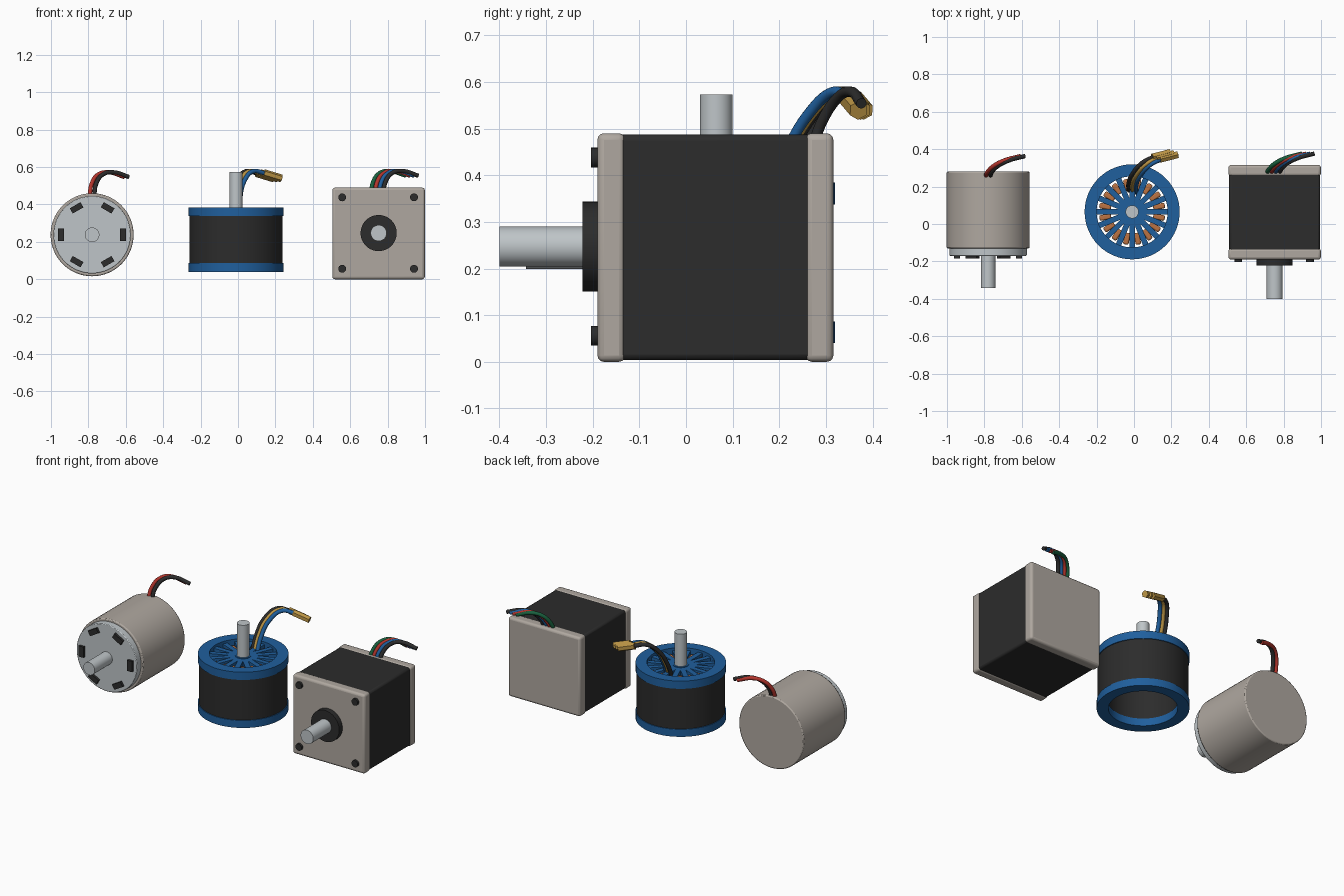
import bpy, bmesh
from math import sin, cos, pi, radians
from mathutils import Vector, Matrix

if "Cube" in bpy.data.objects:
    bpy.data.objects.remove(bpy.data.objects["Cube"])


def material(name, rgb):
    m = bpy.data.materials.new(name)
    m.use_nodes = True
    m.diffuse_color = (*rgb, 1)
    m.node_tree.nodes["Principled BSDF"].inputs["Base Color"].default_value = (*rgb, 1)
    return m


beige = material("warm grey casing", (0.43, 0.39, 0.35))
black = material("matte black", (0.025, 0.025, 0.025))
blue = material("anodised blue", (0.014, 0.115, 0.34))
steel = material("steel", (0.52, 0.56, 0.58))
copper = material("copper winding", (0.5, 0.17, 0.055))
gold = material("gold", (0.5, 0.3, 0.06))
red = material("red insulation", (0.45, 0.035, 0.025))
green = material("green insulation", (0.01, 0.12, 0.05))


def finish(name, bm, mat, bevel=0, segments=2, angle=35):
    bmesh.ops.recalc_face_normals(bm, faces=bm.faces)
    mesh = bpy.data.meshes.new(name)
    bm.to_mesh(mesh)
    bm.free()
    mesh.materials.append(mat)
    obj = bpy.data.objects.new(name, mesh)
    bpy.context.collection.objects.link(obj)
    if bevel:
        mod = obj.modifiers.new("Bevel", "BEVEL")
        mod.width = bevel
        mod.segments = segments
        mod.limit_method = "ANGLE"
    bpy.ops.object.select_all(action="DESELECT")
    obj.select_set(True)
    bpy.context.view_layer.objects.active = obj
    bpy.ops.object.shade_smooth_by_angle(angle=radians(angle))
    return obj


def rod(name, start, end, radius, mat, sides=48, bevel=0):
    """Cylinder between two points."""
    a, b = Vector(start), Vector(end)
    turn = (b - a).to_track_quat("Z", "Y").to_matrix().to_4x4()
    bm = bmesh.new()
    bmesh.ops.create_cone(bm, cap_ends=True, segments=sides, radius1=radius, radius2=radius,
                          depth=(b - a).length, matrix=Matrix.Translation((a + b) / 2) @ turn)
    return finish(name, bm, mat, bevel)


def box(name, low, high, mat, bevel=0, segments=2):
    a, b = Vector(low), Vector(high)
    bm = bmesh.new()
    bmesh.ops.create_cube(bm, size=1, matrix=Matrix.Translation((a + b) / 2)
                          @ Matrix.Diagonal((*(b - a), 1)))
    return finish(name, bm, mat, bevel, segments)


def ring(name, centre, inner, outer, z0, z1, mat, sides=64):
    """Hollow upright cylinder."""
    bm = bmesh.new()
    section = [(inner, z0), (outer, z0), (outer, z1), (inner, z1)]
    loops = []
    for i in range(sides):
        t = 2 * pi * i / sides
        loops.append([bm.verts.new((centre[0] + r * cos(t), centre[1] + r * sin(t), z))
                      for r, z in section])
    for i in range(sides):
        a, b = loops[i], loops[(i + 1) % sides]
        for k in range(4):
            n = (k + 1) % 4
            bm.faces.new((a[k], a[n], b[n], b[k]))
    return finish(name, bm, mat)


def spokes(name, centre, count, turn, r0, r1, width, z0, z1, mat, bevel=0):
    """Radial blocks around an upright axis."""
    bm = bmesh.new()
    for i in range(count):
        m = (Matrix.Translation((*centre, (z0 + z1) / 2))
             @ Matrix.Rotation(2 * pi * i / count + turn, 4, "Z")
             @ Matrix.Translation(((r0 + r1) / 2, 0, 0))
             @ Matrix.Diagonal((r1 - r0, width, z1 - z0, 1)))
        bmesh.ops.create_cube(bm, size=1, matrix=m)
    return finish(name, bm, mat, bevel)


def wire(name, start, path, mat, radius=0.0115):
    curve = bpy.data.curves.new(name, "CURVE")
    curve.dimensions = "3D"
    curve.bevel_depth = radius
    curve.bevel_resolution = 3
    curve.resolution_u = 8
    curve.use_fill_caps = True
    spline = curve.splines.new("BEZIER")
    spline.bezier_points.add(len(path) - 1)
    for point, offset in zip(spline.bezier_points, path):
        point.co = Vector(start) + Vector(offset)
        point.handle_left_type = point.handle_right_type = "AUTO"
    curve.materials.append(mat)
    obj = bpy.data.objects.new(name, curve)
    bpy.context.collection.objects.link(obj)


# Brushed motor, axis along y
bx, bz = -0.78, 0.238
rod("brushed_motor_can", (bx, -0.13, bz), (bx, 0.28, bz), 0.222, beige, 64, 0.006)
rod("brushed_motor_front_cap", (bx, -0.17, bz), (bx, -0.12, bz), 0.207, steel, 64, 0.004)
rod("brushed_motor_shaft", (bx, -0.343, bz), (bx, -0.16, bz), 0.039, steel)
bm = bmesh.new()
for i in range(6):
    m = (Matrix.Translation((bx, -0.175, bz)) @ Matrix.Rotation(i * pi / 3, 4, "Y")
         @ Matrix.Translation((0.166, 0, 0)) @ Matrix.Diagonal((0.032, 0.02, 0.066, 1)))
    bmesh.ops.create_cube(bm, size=1, matrix=m)
finish("brushed_motor_vents", bm, black)

# Brushless motor, axis upright
hub = (-0.01, 0.065)
ring("brushless_top_ring", hub, 0.19, 0.254, 0.337, 0.385, blue)
ring("brushless_bottom_ring", hub, 0.19, 0.254, 0.04, 0.086, blue)
ring("brushless_rotor_shell", hub, 0.194, 0.249, 0.08, 0.34, black)
spokes("stator_spokes", hub, 16, 0, 0.03, 0.192, 0.03, 0.32, 0.37, blue)
spokes("stator_windings", hub, 16, pi / 16, 0.115, 0.178, 0.03, 0.28, 0.358, copper, 0.008)
rod("stator_hub", (*hub, 0.3), (*hub, 0.373), 0.045, blue)
rod("brushless_shaft", (*hub, 0.28), (*hub, 0.573), 0.035, steel)

# Stepper motor, axis along y
sx, sz = 0.752, 0.247
box("stepper_core", (0.509, -0.15, 0.004), (0.995, 0.28, 0.487), black, 0.012)
box("stepper_front_plate", (0.505, -0.19, 0), (0.999, -0.13, 0.49), beige, 0.014, 3)
box("stepper_rear_plate", (0.505, 0.256, 0), (0.999, 0.316, 0.49), beige, 0.014, 3)
rod("stepper_pilot", (sx, -0.222, sz), (sx, -0.18, sz), 0.0965, black)
rod("stepper_shaft", (sx, -0.4, sz), (sx, -0.2, sz), 0.043, steel)
for side in (-1, 1):
    for level in (-1, 1):
        x, z = sx - 0.003 + side * 0.192, sz + level * 0.191
        rod("stepper_bolt", (x, -0.204, z), (x, -0.18, z), 0.021, black, 24)

# Leads of the brushed and stepper motors
bend = [(0, 0, -0.02), (0.008, 0.022, 0.045), (0.045, 0.058, 0.1),
        (0.1, 0.085, 0.112), (0.185, 0.108, 0.087)]
wire("brushed_red_lead", (bx - 0.012, 0.255, 0.46), bend, red)
wire("brushed_black_lead", (bx + 0.012, 0.255, 0.46), bend, black)
for i, (colour, mat) in enumerate((("green", green), ("red", red), ("blue", blue), ("black", black))):
    wire("stepper_" + colour + "_lead", (0.712 + 0.022 * i, 0.268, 0.467), bend, mat)

# Leads and plugs of the brushless motor
rise = [(0, 0, 0), (0, 0.04, 0.09), (0.022, 0.09, 0.18), (0.07, 0.145, 0.232), (0.135, 0.18, 0.22)]
plug = Vector((0.085, 0.022, -0.026))
for i, (colour, mat) in enumerate((("black", black), ("gold", gold), ("blue", blue))):
    start = Vector((-0.028 + 0.02 * i, 0.18 - 0.006 * i, 0.345))
    wire("brushless_" + colour + "_lead", start, rise, mat, 0.012)
    tip = start + Vector(rise[-1])
    rod("brushless_" + colour + "_plug", tip - plug * 0.1, tip + plug, 0.021, gold, 6)
